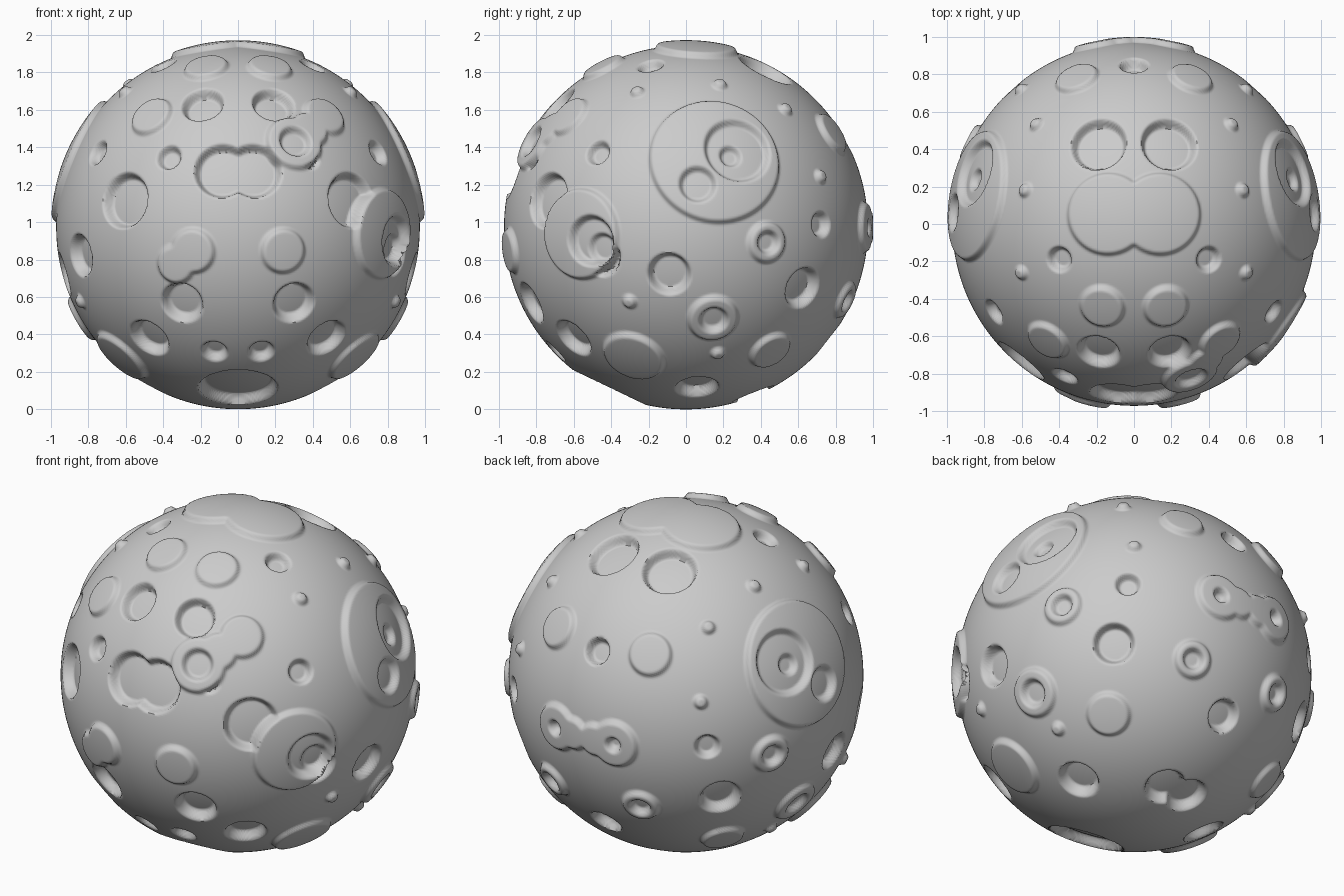
import bpy, bmesh, math
from mathutils import Vector
from mathutils.kdtree import KDTree

if "Cube" in bpy.data.objects:
    bpy.data.objects.remove(bpy.data.objects["Cube"])

R = 0.972
UP, DOWN = 0.028, -0.06        # plateau height, crater floor

# Even sphere from a finely divided cube
bm = bmesh.new()
bmesh.ops.create_cube(bm, size=2)
bmesh.ops.subdivide_edges(bm, edges=bm.edges[:], cuts=145, use_grid_fill=True)
for vert in bm.verts:
    vert.co = Vector([math.tan(c * math.pi / 4) for c in vert.co]).normalized()
bm.verts.ensure_lookup_table()
tree = KDTree(len(bm.verts))
for i, vert in enumerate(bm.verts):
    tree.insert(vert.co, i)
tree.balance()
height = [0.0] * len(bm.verts)


def stamp(view, u, v, radius, level, pair=True):
    """Set a round patch, seen at (u, v) from a view, to a level with soft walls."""
    w = math.sqrt(R * R - u * u - v * v)
    x, y, z = {"front": (u, -w, v), "right": (w, u, v), "back": (u, w, v),
               "top": (u, v, w), "bottom": (u, v, -w)}[view]
    soft = min(0.014, radius * 0.6)
    for side in ((1, -1) if pair else (1,)):
        centre = Vector((x * side, y, z)) / R
        for co, i, d in tree.find_range(centre, (radius + soft) / R):
            t = min(1.0, (radius + soft - d * R) / (2 * soft))
            height[i] += (level - height[i]) * t * t * (3 - 2 * t)


def scatter(radius, level, **views):
    """Mirrored features of one size."""
    for view, points in views.items():
        for u, v in points:
            stamp(view, u, v, radius, level)


def ring(view, u, v, radius, pair=True):
    """Raised disc with a hole."""
    stamp(view, u, v, radius, UP, pair)
    stamp(view, u, v, radius * 0.52, UP / -2, pair)


# Craters, large to small
scatter(0.142, DOWN, top=[(0.19, 0.43)], front=[(0.085, 0.305), (0.61, 0.145)])
scatter(0.105, DOWN,
        front=[(0.19, 0.66), (0.845, -0.15), (0.3, -0.405), (0.475, -0.595)],
        right=[(-0.09, -0.25), (0.06, -0.86), (0.625, -0.325)],
        bottom=[(0.075, 0.36)])
scatter(0.06, DOWN * 0.8, top=[(0.4, -0.19)], back=[(0.65, 0.015)],
        front=[(0.75, 0.4), (0.125, -0.665), (0.37, 0.375)])
stamp("bottom", 0, -0.42, 0.2, DOWN)
stamp("back", 0, 0.47, 0.065, DOWN)
stamp("back", 0, -0.6, 0.082, DOWN)

# Raised discs, bumps and rings
scatter(0.115, UP, top=[(0.17, -0.44), (0.305, 0.775)],
        front=[(0.46, 0.59), (0.24, -0.125)], right=[(0.45, -0.655)])
stamp("right", -0.28, -0.69, 0.165, UP)
scatter(0.032, UP, top=[(0.52, 0.53), (0.6, -0.26), (0.58, 0.18)],
        right=[(0.17, -0.67), (-0.3, -0.395)], back=[(0.6, 0.27)])
ring("right", 0.43, -0.08, 0.105)
ring("right", 0.145, -0.485, 0.13)
ring("back", 0.29, -0.385, 0.1)

# Top plateau: two merged discs
stamp("top", 0.14, 0.055, 0.215, UP)

# Large side plateaus with an inner basin, its centre pit and a side hole
stamp("right", 0.16, 0.37, 0.35, UP)
stamp("right", 0.27, 0.405, 0.17, -0.012)
stamp("right", 0.24, 0.385, 0.052, -0.045)
stamp("right", 0.06, 0.225, 0.088, -0.012)

# Back dumbbell plateau with two small holes
stamp("back", 0.19, 0, 0.13, UP)
stamp("back", 0.07, 0, 0.09, UP)
stamp("back", 0.19, 0, 0.035, -0.02)

# One-sided additions on the front
stamp("front", 0.38, 0.52, 0.1, UP, False)
ring("front", 0.3, 0.45, 0.15, False)
stamp("front", -0.33, -0.195, 0.1, UP, False)
stamp("right", -0.57, -0.035, 0.238, UP, False)
stamp("right", -0.5, -0.07, 0.125, -0.025, False)
stamp("right", -0.46, -0.115, 0.075, DOWN, False)

for i, vert in enumerate(bm.verts):
    vert.co *= R + height[i]

mesh = bpy.data.meshes.new("cratered_ball")
bm.to_mesh(mesh)
bm.free()
ball = bpy.data.objects.new("cratered_ball", mesh)
bpy.context.collection.objects.link(ball)

# Rest on the ground and shade smooth
ball.location.z = -min(v.co.z for v in mesh.vertices)
bpy.context.view_layer.objects.active = ball
ball.select_set(True)
bpy.ops.object.shade_smooth_by_angle(angle=math.radians(60))
